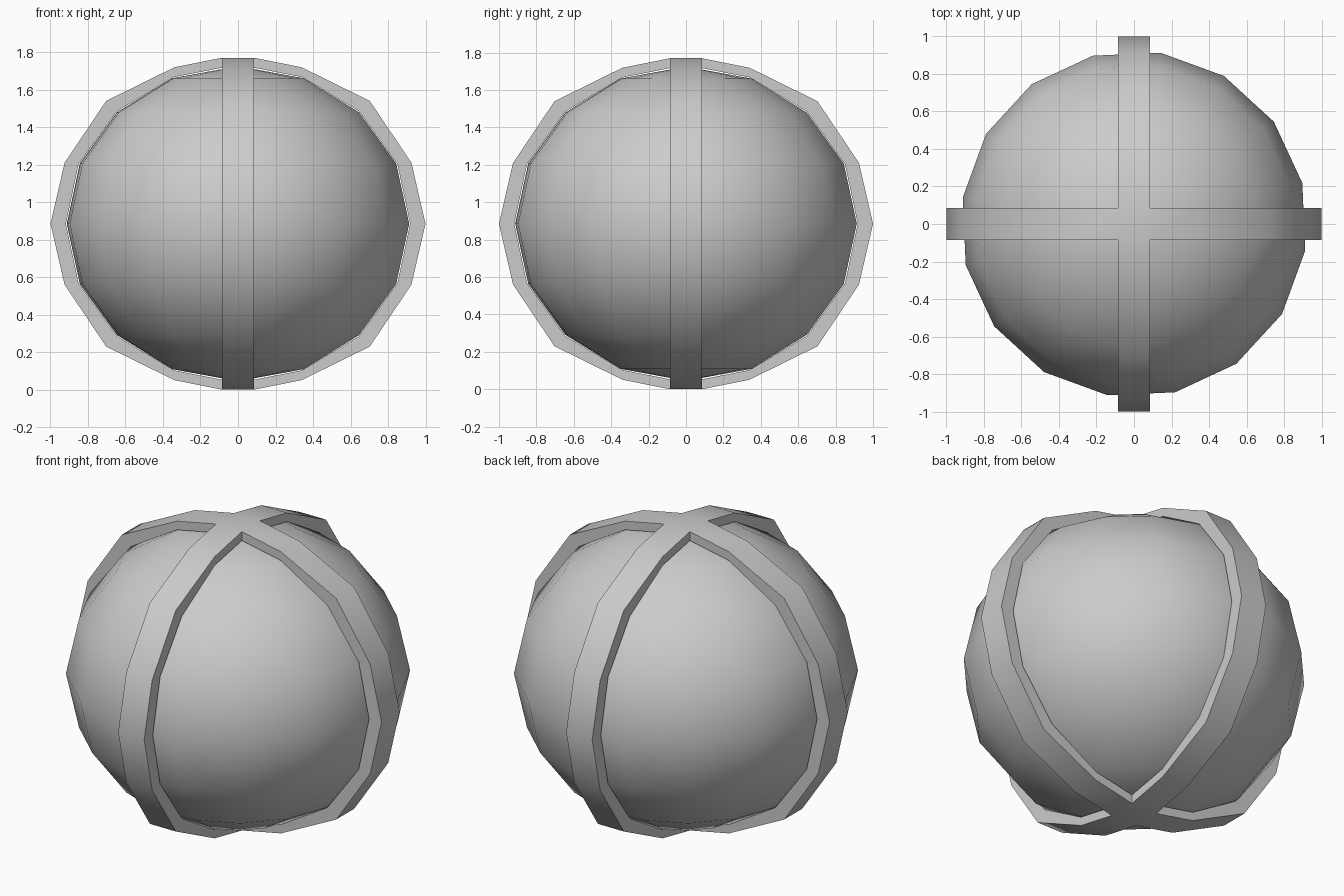
import bpy, bmesh, math

if "Cube" in bpy.data.objects:
    bpy.data.objects.remove(bpy.data.objects["Cube"])

CZ = 0.885   # centre height
W = 0.085    # half width of the straps


def smooth(ob, angle):
    bpy.ops.object.select_all(action='DESELECT')
    ob.select_set(True)
    bpy.context.view_layer.objects.active = ob
    bpy.ops.object.shade_smooth_by_angle(angle=math.radians(angle))


# Ball: slightly squashed low-poly sphere, turned off-axis
bpy.ops.mesh.primitive_uv_sphere_add(segments=16, ring_count=8, radius=1,
                                     location=(0, 0, CZ),
                                     rotation=(0, 0, math.radians(13.7)))
ball = bpy.context.object
ball.name = "ball"
ball.scale = (0.924, 0.924, 0.84)
smooth(ball, 40)

# Straps: two crossing rings, made as four strips plus a plate at each crossing
outer = [(W, 0.885), (0.34, 0.834), (0.703, 0.655), (0.925, 0.325), (1.0, 0)]
inner = [(W, 0.832), (0.34, 0.782), (0.645, 0.60), (0.85, 0.318), (0.918, 0)]


def full(half):
    return half + [(r, -z) for r, z in reversed(half[:-1])]


bm = bmesh.new()


def quad(points):
    bm.faces.new([bm.verts.new(p) for p in points])


po, pi = full(outer), full(inner)
for k in range(4):
    c, s = [(1, 0), (0, 1), (-1, 0), (0, -1)][k]

    def at(p, t):
        return (p[0] * c - t * s, p[0] * s + t * c, CZ + p[1])

    for a, b, d, e in zip(po, po[1:], pi, pi[1:]):
        quad([at(a, -W), at(b, -W), at(b, W), at(a, W)])   # outer face
        quad([at(d, W), at(e, W), at(e, -W), at(d, -W)])   # inner face
        quad([at(a, W), at(b, W), at(e, W), at(d, W)])     # side walls
        quad([at(d, -W), at(e, -W), at(b, -W), at(a, -W)])

for z in (outer[0][1], inner[0][1], -outer[0][1], -inner[0][1]):
    quad([(-W, -W, CZ + z), (W, -W, CZ + z), (W, W, CZ + z), (-W, W, CZ + z)])

bmesh.ops.remove_doubles(bm, verts=bm.verts, dist=0.0005)
bmesh.ops.recalc_face_normals(bm, faces=bm.faces)
mesh = bpy.data.meshes.new("crossed_straps")
bm.to_mesh(mesh)
bm.free()
straps = bpy.data.objects.new("crossed_straps", mesh)
bpy.context.collection.objects.link(straps)
smooth(straps, 40)
